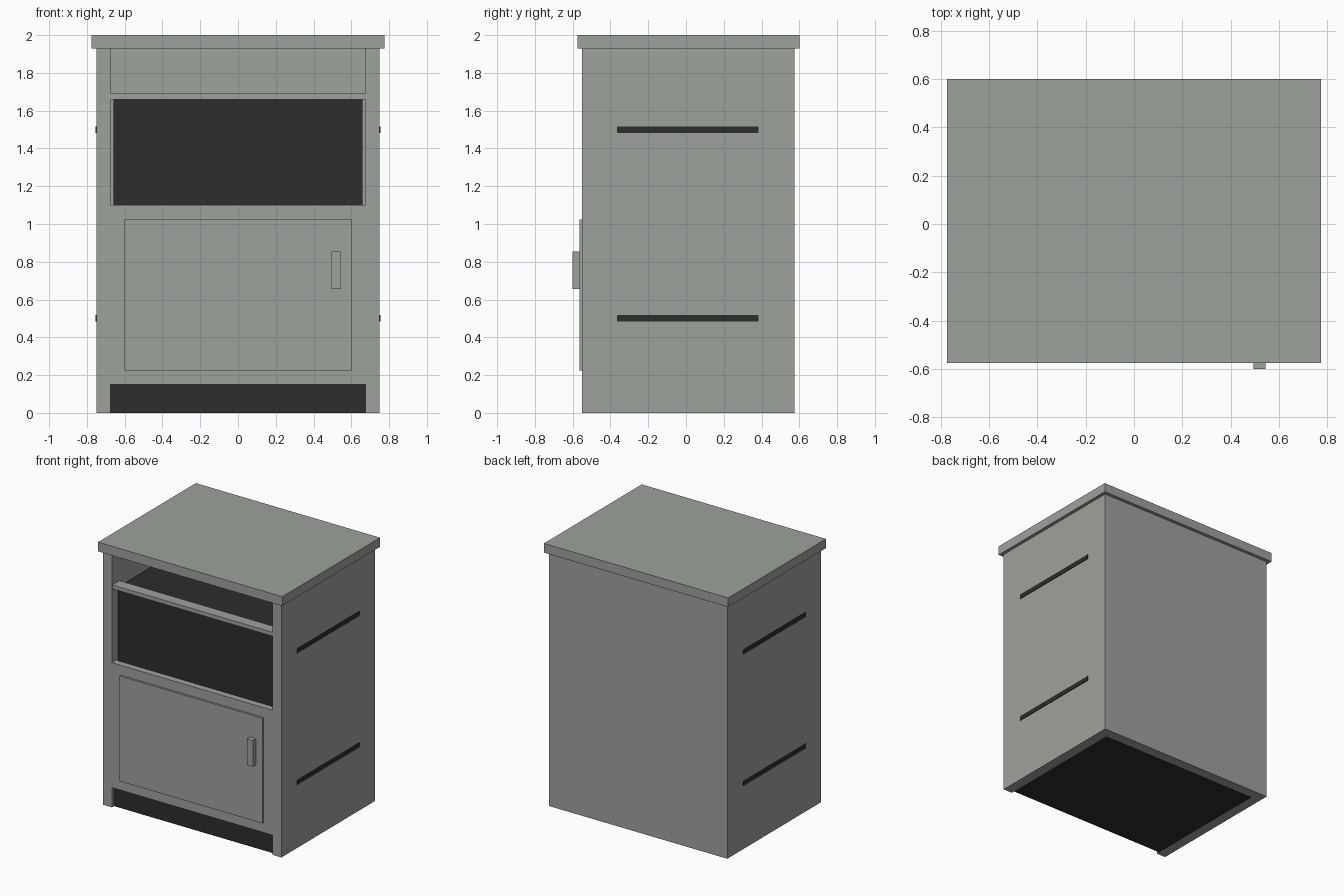
import bpy
import bmesh

default = bpy.data.objects.get("Cube")
if default:
    bpy.data.objects.remove(default, do_unlink=True)


def make_material(name, rgb):
    mat = bpy.data.materials.new(name)
    mat.use_nodes = True
    colour = (*rgb, 1.0)
    mat.diffuse_color = colour
    mat.node_tree.nodes["Principled BSDF"].inputs["Base Color"].default_value = colour
    return mat


grey = make_material("warm grey", (0.34, 0.36, 0.33))
black = make_material("charcoal", (0.026, 0.026, 0.026))


def box(name, x, y, z, mat):
    """Box spanning the given (low, high) range on each axis."""
    bm = bmesh.new()
    bmesh.ops.create_cube(bm, size=1.0)
    for v in bm.verts:
        v.co = [span[int(c > 0)] for span, c in zip((x, y, z), v.co)]
    mesh = bpy.data.meshes.new(name)
    bm.to_mesh(mesh)
    bm.free()
    mesh.materials.append(mat)
    obj = bpy.data.objects.new(name, mesh)
    bpy.context.collection.objects.link(obj)
    return obj


def carve(target, cutters):
    """Cut the boxes out of the target, then discard them."""
    for cutter in cutters:
        cutter.hide_render = True
        mod = target.modifiers.new("cut", "BOOLEAN")
        mod.operation = "DIFFERENCE"
        mod.solver = "EXACT"
        mod.object = cutter
    graph = bpy.context.evaluated_depsgraph_get()
    mesh = bpy.data.meshes.new_from_object(target.evaluated_get(graph))
    target.modifiers.clear()
    target.data = mesh
    for cutter in cutters:
        bpy.data.objects.remove(cutter, do_unlink=True)


INNER = (-0.675, 0.675)
BACK = 0.5

# Cabinet shell with an upper bay and a toe space
cabinet = box("cabinet_body", (-0.75, 0.75), (-0.55, 0.575), (0, 1.93), grey)
carve(cabinet, [
    box("bay_cutter", INNER, (-0.7, BACK), (1.1, 2.1), grey),
    box("toe_cutter", INNER, (-0.7, BACK), (-0.1, 0.15), grey),
])

# Overhanging worktop
box("worktop", (-0.775, 0.775), (-0.575, 0.6), (1.93, 2.0), grey)

# Dark unit in the bay, with a lip along its top front edge
box("bay_unit", (-0.66, 0.66), (-0.5, BACK), (1.1, 1.66), black)
box("bay_lip", INNER, (-0.545, -0.46), (1.66, 1.69), grey)

# Recessed plinth
box("plinth", INNER, (-0.525, BACK), (0, 0.15), black)

# Door and handle
box("door", (-0.6, 0.6), (-0.565, -0.55), (0.225, 1.025), grey)
box("door_handle", (0.495, 0.545), (-0.6, -0.565), (0.655, 0.855), grey)

# Two vent strips on each side
for side, sign in (("left", 1), ("right", -1)):
    for level, height in (("lower", 0.5), ("upper", 1.5)):
        x = sorted((sign * 0.748, sign * 0.755))
        box(f"{side}_{level}_vent", x, (-0.365, 0.385), (height - 0.017, height + 0.017), black)
